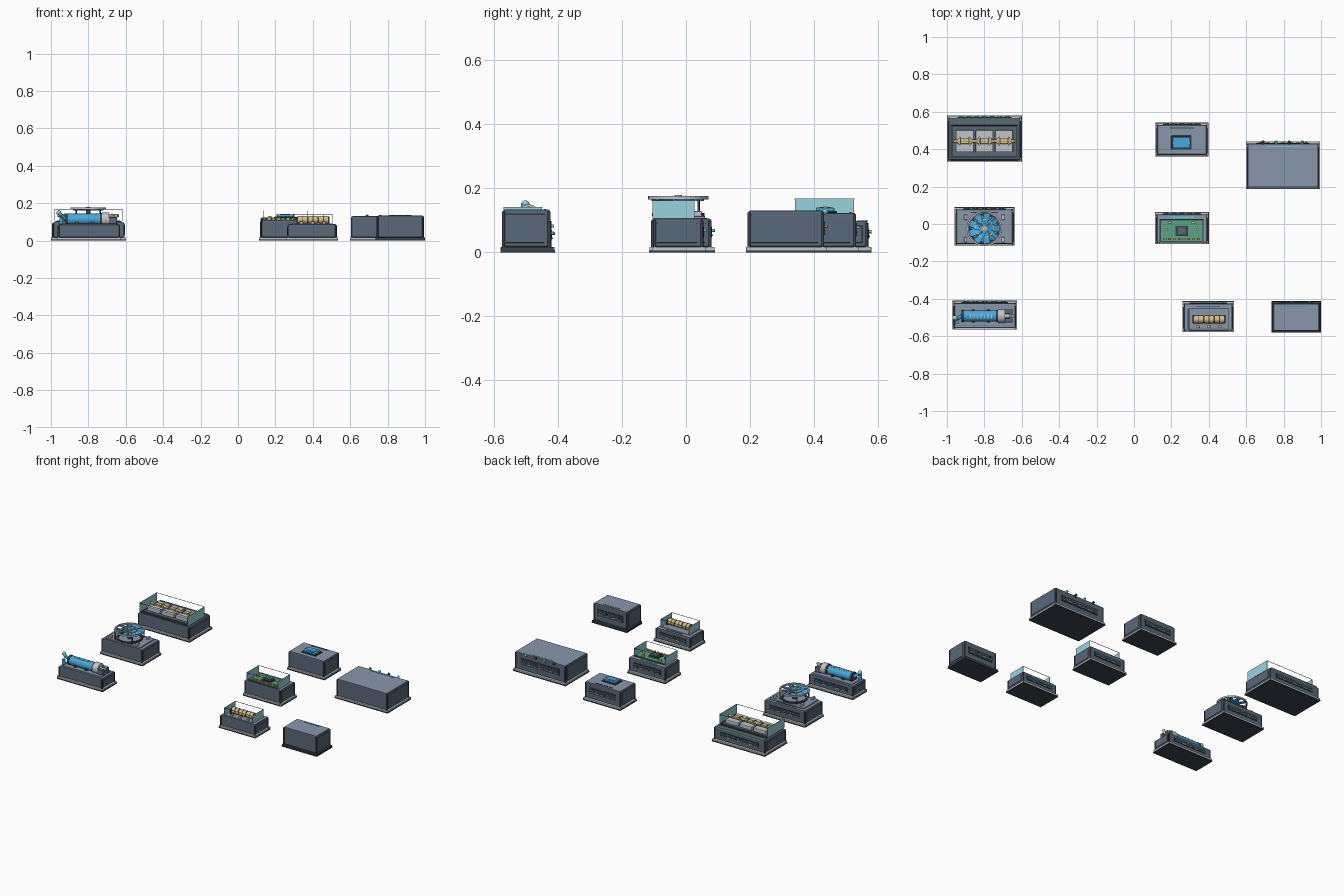
import bpy, bmesh, math
from mathutils import Vector, Matrix

if "Cube" in bpy.data.objects:
    bpy.data.objects.remove(bpy.data.objects["Cube"])


def material(name, hexcode):
    m = bpy.data.materials.new(name)
    rgb = [int(hexcode[i:i + 2], 16) / 255 for i in (0, 2, 4)]
    m.diffuse_color = [c / 12.92 if c <= 0.04045 else ((c + 0.055) / 1.055) ** 2.4 for c in rgb] + [1]
    m.use_nodes = True
    m.node_tree.nodes["Principled BSDF"].inputs["Base Color"].default_value = m.diffuse_color
    return m


SLATE = material("slate casing", "5a6879")
LID = material("pale slate lid", "8896ab")
DARK = material("dark trim", "3a434d")
GREY = material("light metal", "c0c6cb")
GLASS = material("teal glass", "9ad3de")
BLUE = material("bright blue", "48a9dd")
GOLD = material("pale brass", "d9bd80")
ORANGE = material("copper orange", "d08f42")
GREEN = material("circuit green", "5aa488")
CYAN = material("cyan indicator", "5ecfcf")


def finish(name, bm, mat):
    me = bpy.data.meshes.new(name)
    bm.to_mesh(me)
    bm.free()
    me.materials.append(mat)
    ob = bpy.data.objects.new(name, me)
    bpy.context.collection.objects.link(ob)
    return ob


def box(name, x, y, z, mat, bevel=0):
    """Box from (min, max) pairs, optionally with softened edges."""
    bm = bmesh.new()
    bmesh.ops.create_cube(bm, size=1)
    for v in bm.verts:
        v.co = Vector([(r[0] + r[1]) / 2 + c * (r[1] - r[0]) for r, c in zip((x, y, z), v.co)])
    if bevel:
        bmesh.ops.bevel(bm, geom=bm.edges[:], offset=bevel, segments=2, profile=0.5, affect='EDGES')
    return finish(name, bm, mat)


def block(name, cx, cy, cz, sx, sy, sz, mat, bevel=0):
    return box(name, (cx - sx / 2, cx + sx / 2), (cy - sy / 2, cy + sy / 2),
               (cz - sz / 2, cz + sz / 2), mat, bevel)


def rod(name, a, b, r, mat, sides=20):
    """Cylinder between two points."""
    a, b = Vector(a), Vector(b)
    d = b - a
    bm = bmesh.new()
    bmesh.ops.create_cone(bm, cap_ends=True, segments=sides, radius1=r, radius2=r, depth=d.length)
    rot = d.to_track_quat('Z', 'Y').to_matrix().to_4x4()
    bm.transform(Matrix.Translation((a + b) / 2) @ rot)
    for f in bm.faces:
        f.smooth = len(f.verts) == 4
    for e in bm.edges:
        e.smooth = not any(len(f.verts) > 4 for f in e.link_faces)
    return finish(name, bm, mat)


def ball(name, c, r, mat):
    bm = bmesh.new()
    bmesh.ops.create_uvsphere(bm, u_segments=16, v_segments=10, radius=r)
    bm.transform(Matrix.Translation(c))
    for f in bm.faces:
        f.smooth = True
    return finish(name, bm, mat)


def ring(name, c, r_in, r_out, h, mat, n=32):
    """Flat ring made from a lathed rectangular section."""
    bm = bmesh.new()
    loops = []
    for i in range(n):
        a = math.tau * i / n
        loops.append([bm.verts.new((c[0] + r * math.cos(a), c[1] + r * math.sin(a), c[2] + z))
                      for r, z in ((r_in, 0), (r_out, 0), (r_out, h), (r_in, h))])
    for i in range(n):
        p, q = loops[i], loops[(i + 1) % n]
        for k in range(4):
            bm.faces.new((p[k], q[k], q[(k + 1) % 4], p[(k + 1) % 4]))
    bmesh.ops.recalc_face_normals(bm, faces=bm.faces[:])
    return finish(name, bm, mat)


def casing(p, x0, x1, y0, y1, top, ports=5, plugs=(CYAN, GREY), skirt=GREY, lid=LID, line=CYAN):
    """Shared housing: foot, skirt, body, corner posts, side panels, rear sockets."""
    yb = y1 - 0.012
    box(p + "_foot", (x0, x1), (y0, y1), (0, 0.006), DARK)
    box(p + "_skirt", (x0 + .001, x1 - .001), (y0 + .001, y1 - .001), (0.006, 0.017), skirt, 0.002)
    body = box(p + "_body", (x0 + .009, x1 - .009), (y0 + .008, yb), (0.017, top), SLATE, 0.006)
    body.data.materials.append(lid)
    for f in body.data.polygons:
        f.material_index = int(f.normal.z > .95)
    for x in (x0 + .011, x1 - .011):
        for y in (y0 + .010, yb - .003):
            rod(p + "_corner_post", (x, y, 0.017), (x, y, top - .006), 0.005, DARK, 8)
    zm = (0.030, top - 0.014)
    for x in (x0 + .0075, x1 - .0075):
        block(p + "_side_panel", x, (y0 + yb) / 2, sum(zm) / 2, 0.005, (yb - y0) - 0.034, zm[1] - zm[0], SLATE, 0.002)
    # rear socket strip with alternating plugs
    cx, w, zc = (x0 + x1) / 2, (x1 - x0) * .72, 0.02 + (top - .02) * .5
    block(p + "_rear_strip", cx, yb + .001, zc, w, 0.006, (top - .02) * .38, DARK)
    for i in range(ports):
        x = cx + w * ((i + .5) / ports - .5)
        rod(p + "_rear_plug", (x, yb, zc + .006), (x, y1, zc + .006), 0.005, plugs[i % len(plugs)], 10)
        block(p + "_rear_slot", x, yb + .004, zc - .009, w / ports * .6, 0.005, 0.005, (BLUE, GREY)[i % 2])
    # thin status line on the rear of the lid
    block(p + "_lid_line", cx, yb - .016, top + .0005, (x1 - x0) * .45, 0.006, 0.003, line)


def glass_guard(p, x0, x1, y0, y1, z0, z1):
    """Two glass end panels joined by slim rails."""
    for x in (x0, x1):
        block(p + "_glass_end", x, (y0 + y1) / 2, (z0 + z1) / 2, 0.003, y1 - y0, z1 - z0, GLASS)
    for y in (y0, y1):
        block(p + "_guard_rail", (x0 + x1) / 2, y, z1 - .001, x1 - x0, 0.002, 0.002, DARK)


# ---- cell bank module ----
casing("cell_bank", -1.0, -0.60, 0.335, 0.58, 0.098, 7, lid=SLATE, line=SLATE)
box("cell_bank_deck", (-.978, -.622), (.352, .528), (.096, .104), DARK, .002)
box("cell_bank_rear_ledge", (-.98, -.62), (.535, .56), (.096, .100), SLATE)
box("ledge_strip", (-.98, -.62), (.561, .567), (.096, .101), GREEN)
box("cell_bank_tray", (-.968, -.632), (.363, .518), (.102, .108), SLATE)
for i in range(3):
    cx = -.905 + i * .105
    for s in (-1, 1):
        block("cell", cx, .443 + s * .032, .119, .094, .054, .026, GREY, .004)
        for k in (-1, 1):
            rod("cell_terminal", (cx + k * .026, .443 + s * .018, .130), (cx + k * .026, .443 + s * .018, .142), .006, GOLD, 10)
    block("cell_bridge", cx, .443, .137, .080, .028, .010, GOLD, .002)
    for k in (-1, 1):
        block("bridge_clamp", cx + k * .022, .443, .140, .006, .030, .008, DARK)
rod("bus_bar", (-.965, .443, .135), (-.635, .443, .135), .008, GOLD, 12)
glass_guard("cell_bank", -.98, -.62, .34, .525, .104, .168)

# ---- fan module ----
casing("fan", -.96, -.64, -.115, .09, .106, plugs=(ORANGE, CYAN, GREY), line=DARK)
box("fan_deck", (-.93, -.67), (-.10, .06), (.104, .114), LID, .003)
FX, FY = -.80, -.024
ring("fan_collar", (FX, FY, .114), .070, .082, .010, DARK)
ring("fan_guard", (FX, FY, .166), .086, .095, .011, GREY)
ring("fan_inner_guard", (FX, FY, .172), .046, .050, .004, GREY)
rod("fan_shaft", (FX, FY, .112), (FX, FY, .168), .012, DARK)
rod("fan_hub", (FX, FY, .162), (FX, FY, .176), .018, LID)
rod("fan_cap", (FX, FY, .174), (FX, FY, .179), .012, GOLD)
for i in range(9):
    a = math.tau * i / 9
    blade = block("fan_blade", .049, 0, 0, .066, .037, .004, BLUE)
    blade.matrix_world = Matrix.Translation((FX, FY, .168)) @ Matrix.Rotation(a, 4, 'Z') @ Matrix.Rotation(.25, 4, 'X')
for i in range(4):
    a = math.tau * (i + .5) / 4
    u = Vector((math.cos(a), math.sin(a), 0))
    c = Vector((FX, FY, 0))
    rod("fan_guard_spoke", c + u * .015 + Vector((0, 0, .174)), c + u * .088 + Vector((0, 0, .174)), .0025, GREY, 8)
    rod("fan_guard_post", c + u * .090 + Vector((0, 0, .108)), c + u * .090 + Vector((0, 0, .168)), .004, DARK, 8)
    # small corner clamps around the guard
    block("fan_corner_clamp", FX + math.copysign(.100, u.x), FY + math.copysign(.060, u.y), .121, .016, .028, .016, GREY, .003)

# ---- cylinder pump module ----
casing("pump", -.97, -.625, -.565, -.41, .086, line=DARK)
box("pump_deck", (-.945, -.65), (-.545, -.435), (.084, .091), LID, .002)
PY, PZ = -.492, .114
rod("pump_barrel", (-.915, PY, PZ), (-.735, PY, PZ), .030, BLUE, 28)
for i in range(7):
    block("barrel_top_stripe", -.875 + i * .019, PY, PZ + .0285, .006, .024, .004, GREY)
rod("barrel_left_cap", (-.922, PY, PZ), (-.908, PY, PZ), .032, DARK, 28)
rod("barrel_flange", (-.738, PY, PZ), (-.728, PY, PZ), .033, DARK, 28)
rod("motor_drum", (-.728, PY, PZ), (-.690, PY, PZ), .036, GREY, 28)
rod("motor_shaft", (-.690, PY, PZ), (-.665, PY, PZ), .012, GREY)
for y in (-.515, -.468):
    block("motor_bracket", -.67, y, .108, .04, .022, .035, SLATE, .003)
for x in (-.86, -.78):
    block("barrel_saddle", x, PY, .095, .018, .070, .014, DARK)
rod("inlet_pipe", (-.918, PY, PZ), (-.945, -.505, .135), .010, BLUE)
rod("inlet_riser", (-.945, -.505, .135), (-.958, -.505, .152), .010, BLUE)
ball("inlet_ball", (-.958, -.502, .150), .013, GLASS)
rod("side_hose", (-.945, -.525, .09), (-.945, -.525, .125), .010, BLUE)
rod("outlet_pipe", (-.66, PY, PZ), (-.648, PY, .140), .009, GREY)

# ---- small display module ----
casing("display", .115, .398, .362, .542, .124, line=DARK)
block("display_bezel", .253, .435, .127, .108, .074, .006, DARK, .002)
block("display_raised_pad", .253, .435, .134, .092, .058, .012, BLUE, .003)
block("display_recess", .253, .435, .1405, .056, .032, .003, BLUE)
for x in (.208, .298):
    block("display_clip", x, .435, .137, .006, .012, .012, ORANGE)

# ---- circuit module ----
casing("circuit", .112, .40, -.108, .064, .106)
box("circuit_frame", (.140, .370), (-.094, .024), (.104, .110), DARK)
box("circuit_board", (.145, .366), (-.090, .020), (.109, .114), GREEN)
block("chip_base", .255, -.037, .115, .074, .062, .004, GREEN)
block("chip_body", .255, -.037, .120, .066, .054, .008, DARK, .002)
block("chip_lid", .255, -.037, .1245, .040, .034, .003, SLATE)
for i in range(8):
    x = .165 + i * .0255
    block("edge_contact", x, -.080, .118, .015, .011, .011, (GOLD, ORANGE)[i % 2])
    if i in (1, 6):
        block("rear_component", x, .008, .119, .02, .010, .011, GOLD)
for x in (.172, .338):
    rod("capacitor", (x, -.03, .113), (x, -.03, .133), .008, GOLD, 12)
glass_guard("circuit", .138, .372, -.104, .026, .106, .162)

# ---- coil module ----
casing("coil", .258, .535, -.578, -.413, .088, line=SLATE)
box("coil_deck", (.29, .505), (-.562, -.452), (.086, .092), LID, .002)
rod("coil_core", (.315, -.51, .112), (.488, -.51, .112), .018, DARK, 20)
for i in range(3):
    x = .346 + i * .0555
    rod("coil_winding", (x - .024, -.51, .112), (x + .024, -.51, .112), .021, GOLD, 24)
    rod("winding_band", (x - .002, -.51, .112), (x + .002, -.51, .112), .022, DARK, 24)
for x in (.317, .486):
    block("coil_end_plate", x, -.51, .108, .007, .046, .034, DARK)
for x in (.34, .40, .46):
    block("coil_terminal", x, -.550, .096, .018, .014, .012, GOLD, .002)
glass_guard("coil", .295, .505, -.570, -.450, .088, .142)

# ---- large plain cabinet ----
casing("large_cabinet", .598, .995, .187, .442, .131, 7, plugs=(ORANGE, GREY))
for i, x in enumerate((.69, .76, .83, .90)):
    rod("cabinet_rear_knob", (x, .428, .124), (x, .442, .132), .008, (DARK, CYAN)[i % 2], 12)

# ---- small plain cabinet ----
casing("small_cabinet", .735, 1.0, -.58, -.413, .134, 4, plugs=(DARK, GREY), skirt=DARK, line=GREEN)
